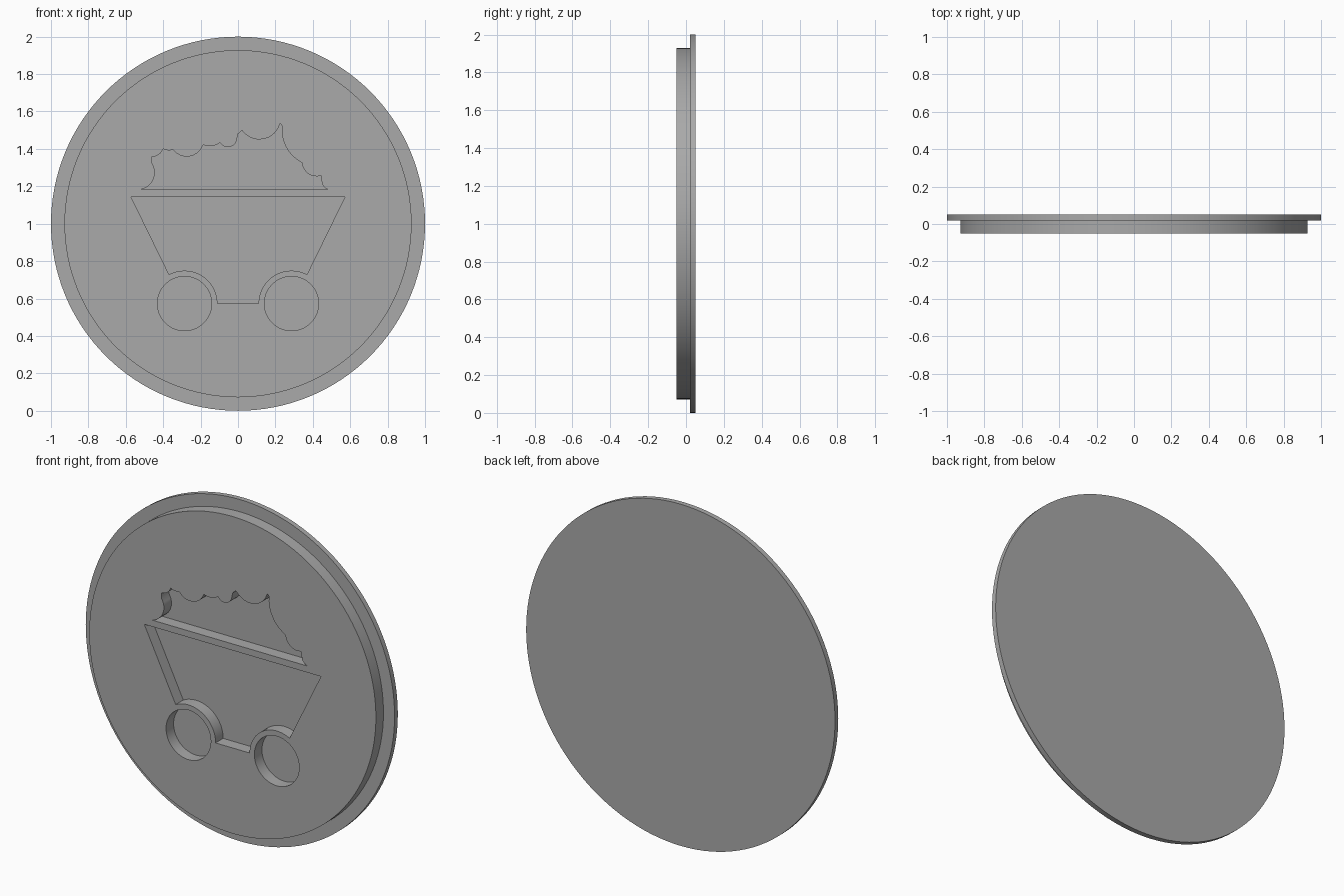
import bpy
import bmesh
from math import sin, cos, pi, radians, asin, hypot
from mathutils import Vector

if "Cube" in bpy.data.objects:
    bpy.data.objects.remove(bpy.data.objects["Cube"])

FRONT, STEP, BACK = -0.05, 0.02, 0.05

grey = bpy.data.materials.new("plain grey")
grey.use_nodes = True
grey.diffuse_color = (0.4, 0.4, 0.4, 1)
grey.node_tree.nodes["Principled BSDF"].inputs["Base Color"].default_value = (0.4, 0.4, 0.4, 1)


def arc(cx, cz, r, start, end, steps):
    """Points on an arc, angles in radians."""
    return [(cx + r * cos(start + (end - start) * i / steps),
             cz + r * sin(start + (end - start) * i / steps)) for i in range(steps + 1)]


def circle(cx, cz, r, steps):
    return arc(cx, cz, r, 0, 2 * pi, steps)[:-1]


def prism(name, outline, y0, y1):
    """Extrude an x-z outline along y."""
    bm = bmesh.new()
    face = bm.faces.new([bm.verts.new((x, y0, z)) for x, z in outline])
    top = bmesh.ops.extrude_face_region(bm, geom=[face])["geom"]
    bmesh.ops.translate(bm, vec=(0, y1 - y0, 0),
                        verts=[v for v in top if isinstance(v, bmesh.types.BMVert)])
    bmesh.ops.recalc_face_normals(bm, faces=bm.faces)
    mesh = bpy.data.meshes.new(name)
    bm.to_mesh(mesh)
    bm.free()
    obj = bpy.data.objects.new(name, mesh)
    bpy.context.collection.objects.link(obj)
    mesh.materials.append(grey)
    return obj


def scallops(cusps, steps=8):
    """Join cusps (x, z, sag) with arcs that dip to the right of travel."""
    points = []
    for (x0, z0, _), (x1, z1, sag) in zip(cusps, cusps[1:]):
        a, b = Vector((x0, z0)), Vector((x1, z1))
        points.append((x0, z0))
        if sag == 0:
            continue
        chord = hypot(*(b - a))
        right = Vector((b.y - a.y, a.x - b.x)) / chord
        radius = (chord * chord / 4 + sag * sag) / (2 * sag)
        half = asin(min(1, chord / 2 / radius))
        if sag > chord / 2:
            half = pi - half
        centre = (a + b) / 2 + right * (sag - radius)
        along = (b - a) / chord
        for i in range(1, steps):
            t = half * (2 * i / steps - 1)
            p = centre + radius * (right * cos(t) + along * sin(t))
            points.append((p.x, p.y))
    points.append(cusps[-1][:2])
    return points


# Discs
back_plate = prism("back_plate", circle(0, 1, 1, 128), STEP, BACK)
front_disc = prism("front_disc", circle(0, 1, 0.928, 128), FRONT, STEP)

# Cart body recess with wheel arches
WX, WZ = 0.286, 0.573
right_side = [(0.572, 1.144)] + arc(WX, WZ, 0.176, radians(62), pi, 24)
cart = right_side + [(-x, z) for x, z in reversed(right_side)]

# Heaped load recess with a scalloped top
load = scallops([
    (-0.524, 1.182, 0), (-0.46, 1.326, 0.043), (-0.46, 1.358, 0),
    (-0.401, 1.401, 0.012), (-0.348, 1.396, 0.006), (-0.187, 1.422, 0.05),
    (-0.096, 1.433, 0.012), (-0.005, 1.455, 0.034), (0, 1.48, 0),
    (0.021, 1.499, 0), (0.225, 1.537, 0.067), (0.235, 1.524, 0),
    (0.342, 1.326, 0.035), (0.444, 1.257, 0.03), (0.449, 1.214, 0),
    (0.484, 1.182, 0.005)])

# Cut the recesses through the front disc
recesses = {"cart_cutter": cart, "load_cutter": load,
            "left_wheel_cutter": circle(WX, WZ, 0.145, 64),
            "right_wheel_cutter": circle(-WX, WZ, 0.145, 64)}
bpy.context.view_layer.objects.active = front_disc
for name, outline in recesses.items():
    cutter = prism(name, outline, FRONT - 0.05, STEP + 0.05)
    cutter.hide_render = True
    cut = front_disc.modifiers.new(name, "BOOLEAN")
    cut.operation = "DIFFERENCE"
    cut.solver = "EXACT"
    cut.object = cutter
    bpy.ops.object.modifier_apply(modifier=cut.name)
    bpy.data.objects.remove(cutter)

# Smooth the round rims, keep the edges sharp
bpy.ops.object.select_all(action="DESELECT")
for obj in (back_plate, front_disc):
    obj.select_set(True)
bpy.ops.object.shade_smooth_by_angle(angle=radians(30))
